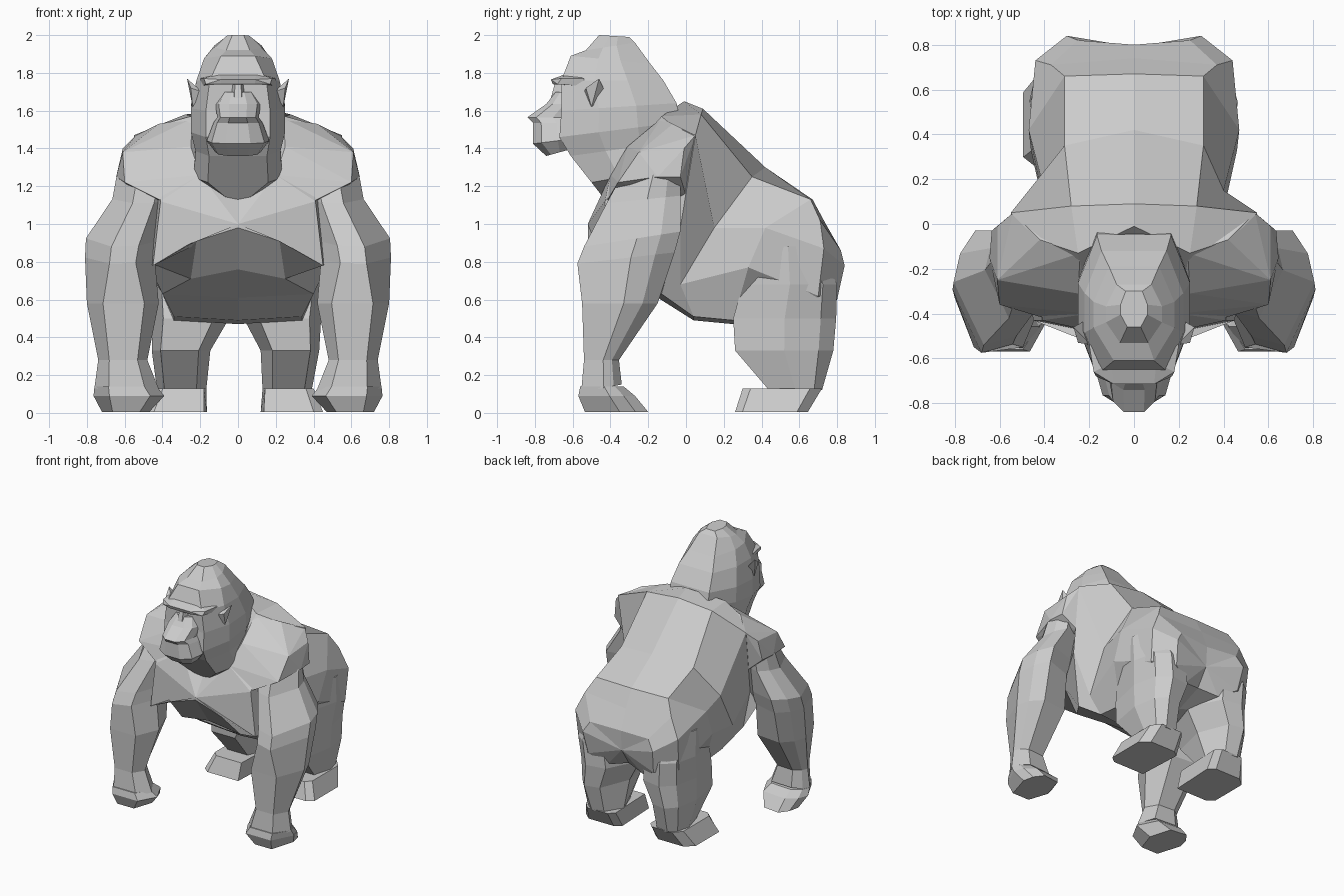
import bpy, bmesh
from mathutils import Vector

grey = bpy.data.materials.new("fur_grey")
grey.diffuse_color = (0.6, 0.6, 0.6, 1)


def loft(name, rings, tip=None):
    """Skin closed rings of equal length and fan both ends (tip: first fan centre)."""
    bm = bmesh.new()
    vs = [[bm.verts.new(p) for p in r] for r in rings]
    n = len(vs[0])
    for a, b in zip(vs, vs[1:]):
        for i in range(n):
            j = (i + 1) % n
            bm.faces.new((a[i], a[j], b[j], b[i]))
    for end, t in ((vs[0], tip), (vs[-1], None)):
        c = bm.verts.new(t or sum((v.co for v in end), Vector()) / n)
        for i in range(n):
            bm.faces.new((end[i], end[(i + 1) % n], c))
    return finish(name, bm)


def finish(name, bm):
    bmesh.ops.recalc_face_normals(bm, faces=bm.faces)
    me = bpy.data.meshes.new(name)
    bm.to_mesh(me)
    bm.free()
    me.materials.append(grey)
    ob = bpy.data.objects.new(name, me)
    bpy.context.collection.objects.link(ob)
    return ob


def hull(name, pts):
    bm = bmesh.new()
    for p in pts:
        bm.verts.new(p)
    bmesh.ops.convex_hull(bm, input=bm.verts)
    loose = [v for v in bm.verts if not v.link_faces]
    bmesh.ops.delete(bm, geom=loose, context='VERTS')
    return finish(name, bm)


def mirrored(half):
    """Close a half ring whose first and last points lie on x = 0."""
    return half + [(-x, y, z) for x, y, z in half[-2:0:-1]]


def both(half):
    """Right-hand outline, front to back, completed on the left."""
    return half + [(-u, v) for u, v in half[::-1]]


ARM = [(1, .1), (.55, -1), (-.6, -1), (-1, -.1), (-.6, .9), (.45, 1), (.85, .6)]
ELBOW = [(1, .1), (.3, -1), (-.45, -.85), (-1, -.2), (-.6, .75), (.5, 1), (.85, .6)]
LEG = [(1, 0), (.7, -1), (-.6, -1), (-1, 0), (-.4, .9), (.35, 1), (.8, .7)]
FOOT = [(1, -.8), (.7, -1), (-.9, -1), (-1, .8), (-.7, 1), (.6, 1), (1, .7)]
CROWN = both([(.5, -1), (1, -.3), (1, .25), (.62, 1)])
FACE = both([(.68, -1), (1, -.35), (1, .3), (.66, 1)])
MUZZLE = both([(.4, -1), (.85, -.72), (1, -.2), (1, 1)])


def ring(shape, x0, x1, y0, y1, z, dz=0):
    """Fit a unit outline into bounds; dz raises the back of the ring."""
    return [((x0 + x1) / 2 + u * (x1 - x0) / 2,
             (y0 + y1) / 2 + v * (y1 - y0) / 2, z + v * dz) for u, v in shape]


# torso: half rings from chest to rump, top centre round to belly centre
torso = [
    [(0, -.43, 1.13), (.2, -.40, 1.26), (.41, -.43, 1.12), (.45, -.43, .78), (.22, -.52, .91), (0, -.52, .98)],
    [(0, -.01, 1.65), (.25, -.13, 1.57), (.43, -.07, 1.52), (.48, -.2, .8), (.25, -.33, .71), (0, -.36, .76)],
    [(0, .09, 1.61), (.28, .08, 1.58), (.55, .05, 1.47), (.53, -.03, .98), (.40, -.13, .63), (0, -.15, .61)],
    [(0, .42, 1.30), (.31, .35, 1.25), (.40, .15, .98), (.38, -.03, .68), (.34, .04, .51), (0, .04, .49)],
    [(0, .67, 1.13), (.31, .66, 1.13), (.47, .42, .98), (.46, .33, .77), (.34, .25, .49), (0, .25, .47)],
    [(0, .74, 1.0), (.37, .71, 1.02), (.44, .73, .87), (.43, .70, .62), (.25, .6, .5), (0, .5, .48)],
    [(0, .80, .85), (.25, .82, .86), (.3, .84, .78), (.28, .80, .60), (.15, .74, .53), (0, .70, .56)],
]
loft("torso", [mirrored(r) for r in torso], (0, -.52, 1.0))

# arms: outline, x0, x1, y0, y1, z, back lift
arm = [(ELBOW, .34, .60, -.26, -.04, 1.38, .02), (ELBOW, .34, .645, -.36, -.03, 1.24, .02),
       (ELBOW, .36, .665, -.42, -.03, 1.13, .02),
       (ELBOW, .42, .805, -.54, -.03, .92, .04), (ELBOW, .44, .81, -.575, -.06, .82, .03),
       (ARM, .42, .80, -.55, -.15, .58, 0), (ARM, .48, .74, -.54, -.355, .28, 0),
       (ARM, .42, .76, -.555, -.34, .13, .02)]
# hands
hand = [(ARM, .43, .76, -.56, -.33, .14), (ARM, .39, .765, -.57, -.27, .09), (ARM, .47, .72, -.535, -.20, .005)]
# legs and feet
leg = [(LEG, .12, .465, .38, .70, .88), (LEG, .05, .46, .30, .80, .68), (LEG, .03, .44, .25, .795, .5),
       (LEG, .12, .43, .26, .78, .33), (LEG, .13, .39, .44, .72, .12)]
foot = [(FOOT, .13, .40, .30, .72, .13), (FOOT, .12, .45, .26, .645, .005)]
shoulder = [(.24, -.13, 1.56), (.42, -.07, 1.53), (.54, .05, 1.47), (.61, -.01, 1.40), (.61, -.25, 1.38),
            (.25, -.31, 1.41), (.40, -.42, 1.12), (.645, -.15, 1.25), (.60, -.36, 1.22),
            (.635, -.03, 1.25), (.2, -.40, 1.26), (.52, .0, 1.15)]

for side, s, shift in (("right", 1, 0), ("left", -1, .045)):
    def flip(rings, k=0):
        return [[(s * (x + k * max(0, 1 - z / .8)), y, z) for x, y, z in r] for r in rings]

    loft(side + "_arm", flip([ring(*a) for a in arm]))
    loft(side + "_hand", flip([ring(*h) for h in hand]))
    loft(side + "_leg", flip([ring(*l) for l in leg], shift))
    loft(side + "_foot", flip([ring(*f) for f in foot], shift))
    hull(side + "_shoulder", flip([shoulder])[0])
    # ears
    hull(side + "_ear", [(s * x, y, z) for x, y, z in (
        (.19, -.54, 1.7), (.27, -.46, 1.77), (.25, -.53, 1.72),
        (.24, -.5, 1.62), (.2, -.42, 1.68))])

# head and neck: outline, half width, front, back, z, back lift
head = [(CROWN, .06, -.46, -.30, 1.995, -.005), (CROWN, .125, -.53, -.27, 1.94, .02),
        (CROWN, .18, -.61, -.19, 1.87, -.02), (FACE, .22, -.66, -.12, 1.76, 0),
        (FACE, .25, -.66, -.05, 1.62, .02), (FACE, .25, -.67, -.03, 1.5, .04),
        (FACE, .225, -.61, -.04, 1.4, .04),
        (FACE, .235, -.5, -.05, 1.26, .04), (CROWN, .10, -.43, -.1, 1.13, 0)]
loft("head", [ring(o, -w, w, a, b, z, d) for o, w, a, b, z, d in head])

# muzzle and jaw
muzzle = [(.08, -.69, -.5, 1.70, 0), (.12, -.74, -.5, 1.635, 0), (.11, -.84, -.5, 1.565, 0),
          (.13, -.81, -.5, 1.535, 0), (.165, -.81, -.48, 1.445, .02), (.12, -.74, -.56, 1.385, .025)]
loft("muzzle", [ring(MUZZLE, -w, w, a, b, z, d) for w, a, b, z, d in muzzle])

# nose bridge
hull("nose_bridge", [(x * s, y, z) for s in (1, -1) for x, y, z in (
    (.015, -.69, 1.76), (.02, -.72, 1.65), (.03, -.64, 1.76), (.05, -.64, 1.63))])

# heavy brow ridge
hull("brow", [(x * s, y, z) for s in (1, -1) for x, y, z in (
    (.18, -.66, 1.77), (.17, -.68, 1.74), (.09, -.715, 1.765), (.09, -.705, 1.74),
    (.2, -.54, 1.77), (.19, -.54, 1.73), (.1, -.62, 1.8))])
